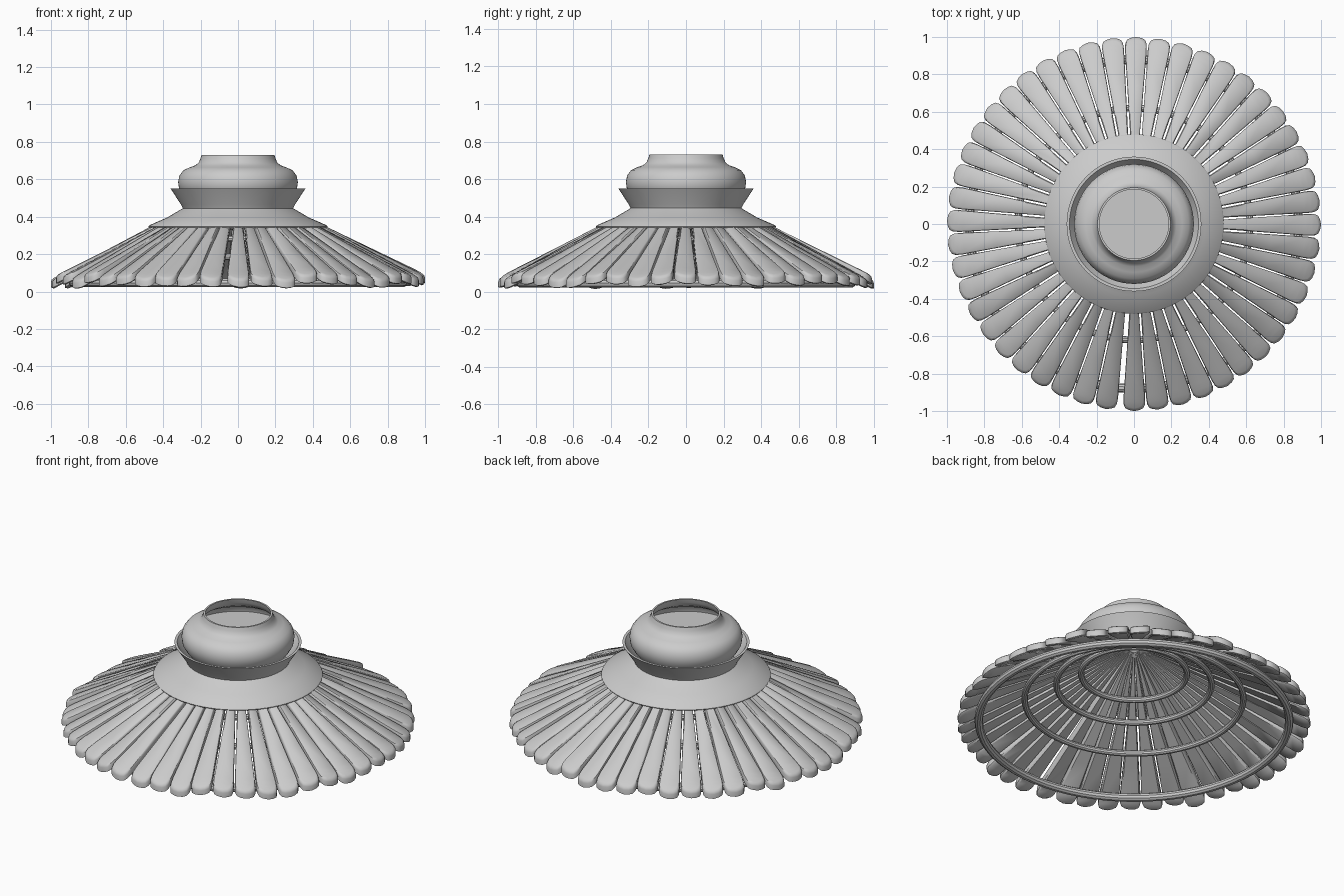
import bpy, bmesh, math, random

if "Cube" in bpy.data.objects:
    bpy.data.objects.remove(bpy.data.objects["Cube"])

random.seed(4)
grey = bpy.data.materials.new("light grey")
grey.diffuse_color = (0.6, 0.6, 0.6, 1)
grey.use_nodes = True
grey.node_tree.nodes["Principled BSDF"].inputs["Base Color"].default_value = grey.diffuse_color


def finish(name, bm, angle=35):
    bmesh.ops.recalc_face_normals(bm, faces=bm.faces)
    me = bpy.data.meshes.new(name)
    bm.to_mesh(me)
    bm.free()
    me.materials.append(grey)
    ob = bpy.data.objects.new(name, me)
    bpy.context.collection.objects.link(ob)
    bpy.context.view_layer.objects.active = ob
    ob.select_set(True)
    bpy.ops.object.shade_smooth_by_angle(angle=math.radians(angle))
    ob.select_set(False)
    return ob


def lathe(name, profile, closed=True, n=72):
    """Revolve (radius, height) points around z."""
    bm = bmesh.new()
    rows = [[bm.verts.new((r * math.cos(2 * math.pi * i / n), r * math.sin(2 * math.pi * i / n), z))
             for i in range(n)] for r, z in profile]
    pairs = list(zip(rows, rows[1:] + rows[:1])) if closed else list(zip(rows, rows[1:]))
    for a, b in pairs:
        for i in range(n):
            j = (i + 1) % n
            bm.faces.new((a[i], a[j], b[j], b[i]))
    return finish(name, bm)


# Tapered slats fanning out from the apex, with softened edges
def add_slat(bm, angle, pitch, roll):
    half = [(0.04, 0.003), (0.25, 0.013), (0.48, 0.026), (0.75, 0.045),
            (0.93, 0.058), (0.965, 0.057), (0.985, 0.048), (0.995, 0.028)]
    outline = [(r, -w) for r, w in half] + [(1.0, 0)] + [(r, w) for r, w in reversed(half)]
    layers = [(0.85, 0.99, -0.05), (1, 1, -0.042), (1, 1, -0.014), (0.95, 0.996, -0.004), (0.82, 0.985, 0)]
    c, s = math.cos(angle), math.sin(angle)
    loops = []
    for ws, rs, dz in layers:
        loop = []
        for r, w in outline:
            r, w = r * rs, w * ws
            z = 0.585 - 0.51 * r + dz + pitch * max(r - 0.48, 0) + roll * w
            loop.append(bm.verts.new((r * c - w * s, r * s + w * c, z)))
        loops.append(loop)
    n = len(outline)
    for a, b in zip(loops, loops[1:]):
        for i in range(n):
            j = (i + 1) % n
            bm.faces.new((a[i], a[j], b[j], b[i]))
    # caps as strips across the slat
    for loop in (loops[0], loops[-1]):
        for i in range(len(half) - 1):
            bm.faces.new((loop[i], loop[i + 1], loop[n - 2 - i], loop[n - 1 - i]))
        m = len(half)
        bm.faces.new((loop[m - 1], loop[m], loop[m + 1]))
        

bm = bmesh.new()
for k in range(48):
    add_slat(bm, math.radians(-89.9 + 7.47 * k), random.uniform(-0.03, 0.03), random.uniform(-0.15, 0.15))
finish("roof_slats", bm, 40)

# Support hoops under the slats
for i, (radius, z) in enumerate([(0.88, 0.046), (0.62, 0.185), (0.44, 0.283), (0.30, 0.35)]):
    t = 0.024 if i == 0 else 0.018
    lathe(f"support_hoop_{i + 1}", [(radius + t * math.cos(a * math.pi / 5), z + t * math.sin(a * math.pi / 5))
                                    for a in range(10)])

# Conical skirt with flared collar
lathe("skirt_and_collar", [(0.475, 0.34), (0.48, 0.347), (0.475, 0.354), (0.38, 0.395), (0.295, 0.445),
                           (0.305, 0.465), (0.36, 0.55), (0.345, 0.55), (0.29, 0.47), (0.27, 0.44), (0.37, 0.385)])

# Rounded bowl with open neck
lathe("bowl_and_neck", [(0.26, 0.47), (0.295, 0.515), (0.315, 0.55), (0.32, 0.585), (0.313, 0.62), (0.292, 0.648),
                        (0.258, 0.664), (0.227, 0.675), (0.21, 0.69), (0.201, 0.71), (0.195, 0.73),
                        (0.185, 0.73), (0.192, 0.705), (0.205, 0.68), (0.25, 0.652), (0.285, 0.635),
                        (0.303, 0.60), (0.30, 0.55), (0.25, 0.47)])

# Floor inside the neck
bm = bmesh.new()
bmesh.ops.create_circle(bm, cap_ends=True, segments=72, radius=0.302)
bmesh.ops.translate(bm, verts=bm.verts, vec=(0, 0, 0.60))
finish("inner_floor", bm)
